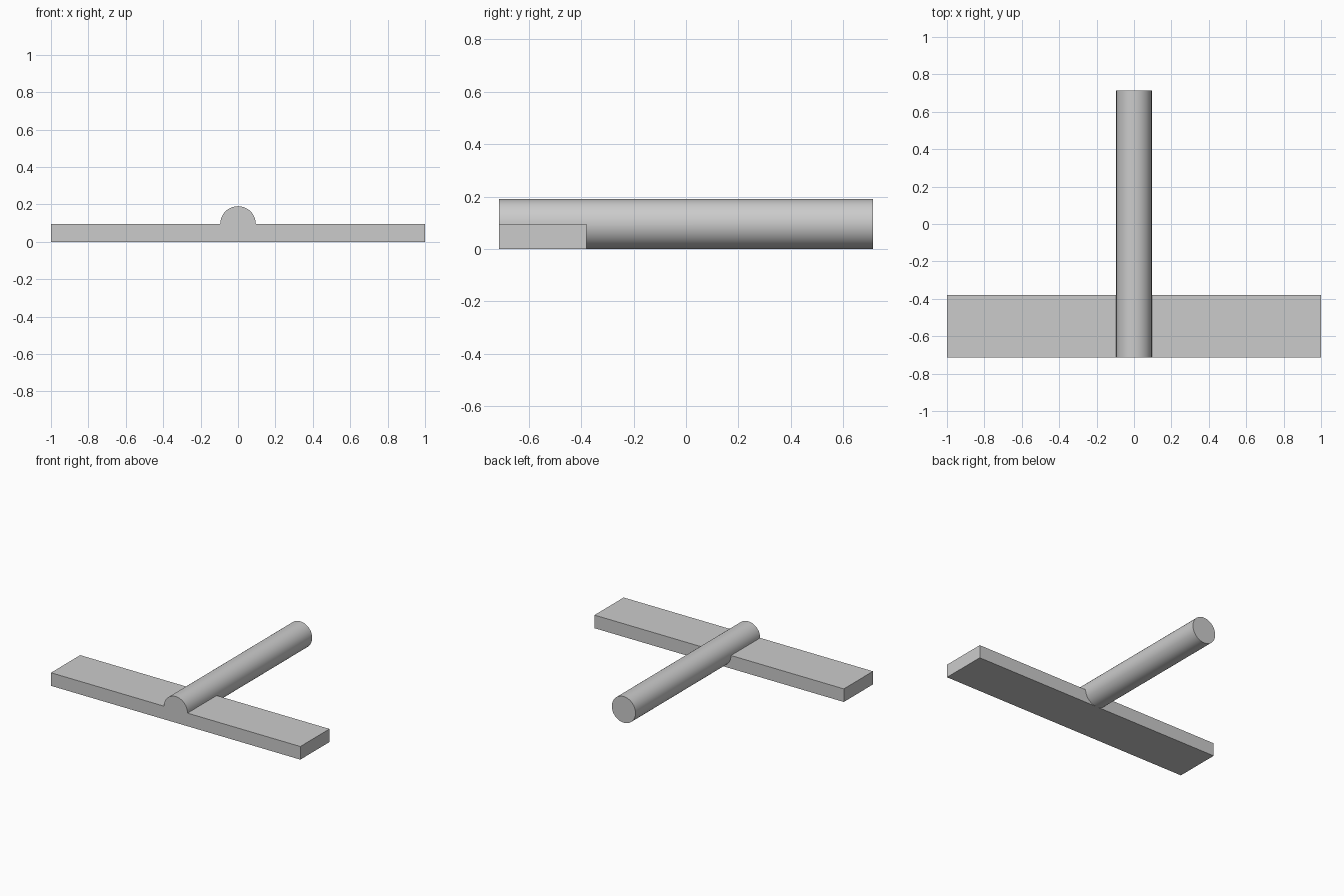
import bpy, bmesh, math

cube = bpy.data.objects.get("Cube")
if cube:
    bpy.data.objects.remove(cube, do_unlink=True)

R = 0.095                                    # rod radius, also the plate thickness
FRONT, PLATE_BACK, BACK = -0.714, -0.38, 0.714
N = 64                                       # sides of the rod

grey = bpy.data.materials.new("light grey")
grey.use_nodes = True
colour = (0.6, 0.6, 0.6, 1)
grey.diffuse_color = colour
grey.node_tree.nodes["Principled BSDF"].inputs["Base Color"].default_value = colour

bm = bmesh.new()


def ring(y, count):
    """Arc of points running counter-clockwise from +x."""
    return [bm.verts.new((R * math.cos(2 * math.pi * i / N), y,
                          R + R * math.sin(2 * math.pi * i / N))) for i in range(count)]


def corners(y):
    """Plate corners: right top, right bottom, left bottom, left top."""
    return [bm.verts.new((x, y, z)) for x, z in ((-1, R), (-1, 0), (1, 0), (1, R))]


# Rod: half round on the plate, full round behind it
H, Q = N // 2, 3 * N // 4
arc, mid, end = ring(FRONT, H + 1), ring(PLATE_BACK, N), ring(BACK, N)
for i in range(H):
    bm.faces.new((arc[i], arc[i + 1], mid[i + 1], mid[i]))
for i in range(N):
    j = (i + 1) % N
    bm.faces.new((mid[i], mid[j], end[j], end[i]))
bm.faces.new(end)

# Plate: front, top, ends, underside and the back on each side of the rod
f, b = corners(FRONT), corners(PLATE_BACK)
bm.faces.new(f + arc)
bm.faces.new((f[0], arc[H], mid[H], b[0]))
bm.faces.new((f[3], arc[0], mid[0], b[3]))
bm.faces.new((f[0], f[1], b[1], b[0]))
bm.faces.new((f[2], f[3], b[3], b[2]))
bm.faces.new((f[1], f[2], b[2], mid[Q], b[1]))
bm.faces.new([b[0], b[1]] + mid[H:Q + 1][::-1])
bm.faces.new([b[3], b[2]] + mid[Q:] + [mid[0]])

bmesh.ops.recalc_face_normals(bm, faces=bm.faces)
mesh = bpy.data.meshes.new("plate_with_rod")
bm.to_mesh(mesh)
bm.free()
mesh.materials.append(grey)

obj = bpy.data.objects.new("plate_with_rod", mesh)
bpy.context.collection.objects.link(obj)
bpy.ops.object.select_all(action='DESELECT')
obj.select_set(True)
bpy.context.view_layer.objects.active = obj
bpy.ops.object.shade_smooth_by_angle(angle=math.radians(30))
